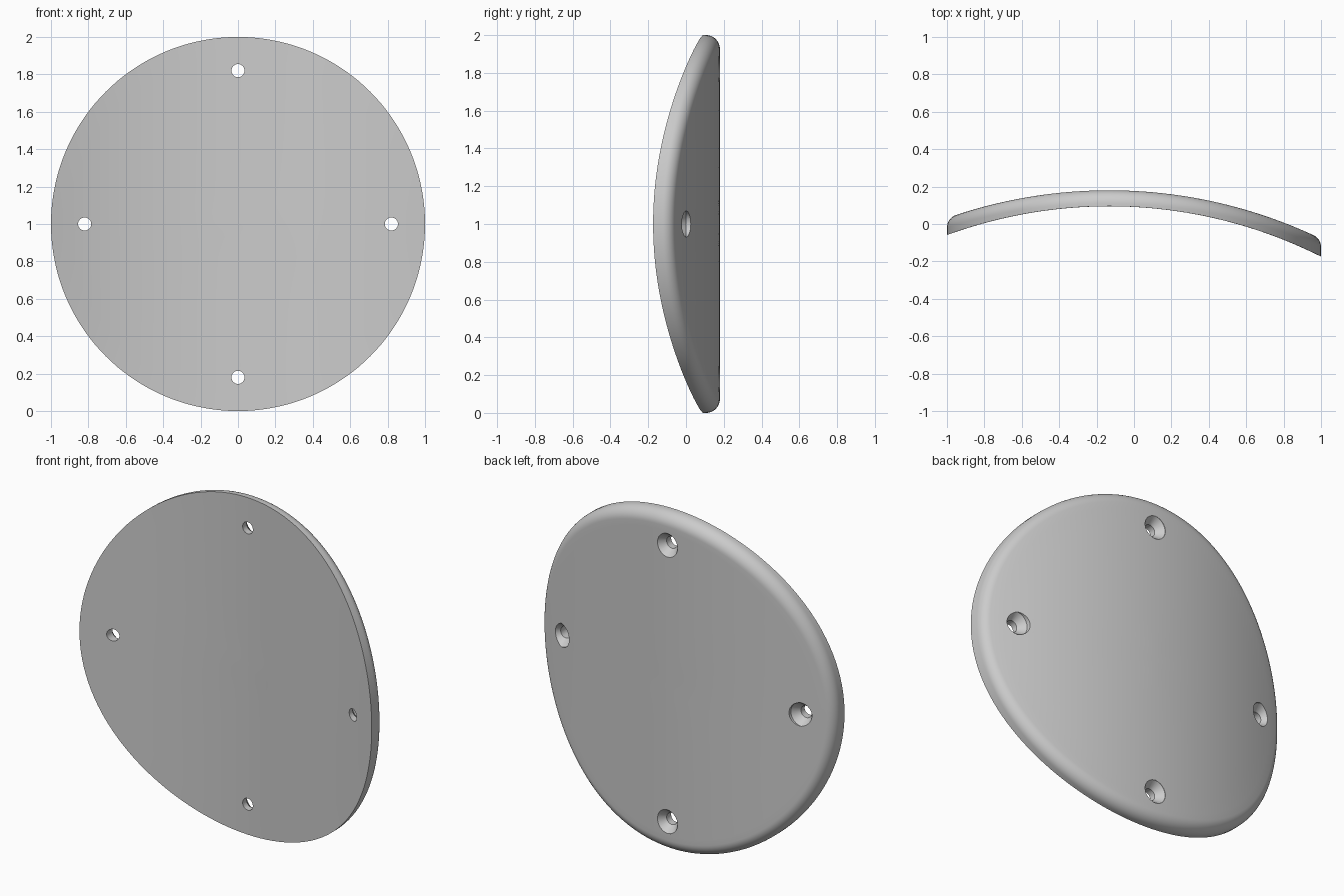
import bpy, bmesh
from math import sin, cos, pi, sqrt, atan2

if "Cube" in bpy.data.objects:
    bpy.data.objects.remove(bpy.data.objects["Cube"])

SEG = 144                      # segments round the disc
AXIS_X, AXIS_Y = -0.133, -2.425  # vertical axis of the bend
R_FRONT, R_BACK = 2.52, 2.605
FILLET = 0.07
HOLE, SINK, DEPTH = 0.035, 0.07, 0.045


def bend(x, radius):
    return AXIS_Y + sqrt(radius ** 2 - (x - AXIS_X) ** 2)


def section(angle):
    """Front centre to rim to back centre, as (radius, y), along one spoke."""
    c = cos(angle)
    pts = [(i / 10, bend(c * i / 10, R_FRONT)) for i in range(1, 11)]
    # rolling-ball rounding between the rim wall and the back surface
    r0 = 1 - FILLET
    y0 = bend(c * r0, R_BACK)
    fall = c * (c * r0 - AXIS_X) / (y0 - AXIS_Y)
    cy = y0 - FILLET * sqrt(1 + fall ** 2)
    turn = atan2(1, fall)
    for i in range(11):
        a = turn * i / 10
        pts.append((r0 + FILLET * cos(a), cy + FILLET * sin(a)))
    pts += [(i / 10, bend(c * i / 10, R_BACK)) for i in range(9, 0, -1)]
    return pts


def finish(name, bm):
    bmesh.ops.recalc_face_normals(bm, faces=bm.faces)
    mesh = bpy.data.meshes.new(name)
    bm.to_mesh(mesh)
    bm.free()
    obj = bpy.data.objects.new(name, mesh)
    bpy.context.collection.objects.link(obj)
    return obj


def skin(name, spokes, front, back):
    """Join matching spokes of points into a closed solid with two poles."""
    bm = bmesh.new()
    rows = [[bm.verts.new(p) for p in s] for s in spokes]
    first, last = bm.verts.new(front), bm.verts.new(back)
    for a, b in zip(rows, rows[1:] + rows[:1]):
        bm.faces.new((first, a[0], b[0]))
        bm.faces.new((last, b[-1], a[-1]))
        for i in range(len(a) - 1):
            bm.faces.new((a[i], a[i + 1], b[i + 1], b[i]))
    return finish(name, bm)


# Curved disc with a rounded back rim
angles = [2 * pi * i / SEG for i in range(SEG)]
disc = skin("curved_disc",
            [[(r * cos(a), y, 1 + r * sin(a)) for r, y in section(a)] for a in angles],
            (0, bend(0, R_FRONT), 1), (0, bend(0, R_BACK), 1))

# Four countersunk screw holes
for k in range(4):
    x, z = 0.82 * cos(k * pi / 2), 1 + 0.82 * sin(k * pi / 2)
    y = bend(x, R_BACK)
    tool = [(HOLE, y - 0.5), (HOLE, y - DEPTH), (SINK, y), (SINK, y + 0.2)]
    cutter = skin("hole_cutter",
                  [[(x + r * cos(a), h, z + r * sin(a)) for r, h in tool]
                   for a in angles[::4]],
                  (x, tool[0][1], z), (x, tool[-1][1], z))
    cutter.hide_render = True
    cut = disc.modifiers.new("screw_hole", "BOOLEAN")
    cut.operation, cut.solver, cut.object = "DIFFERENCE", "EXACT", cutter
    bpy.context.view_layer.objects.active = disc
    bpy.ops.object.modifier_apply(modifier=cut.name)
    bpy.data.objects.remove(cutter)

# Single grey finish
grey = bpy.data.materials.new("plain_grey")
grey.use_nodes = True
colour = (0.6, 0.6, 0.6, 1)
grey.diffuse_color = colour
grey.node_tree.nodes["Principled BSDF"].inputs["Base Color"].default_value = colour
disc.data.materials.clear()
disc.data.materials.append(grey)

bpy.ops.object.select_all(action="DESELECT")
disc.select_set(True)
bpy.context.view_layer.objects.active = disc
bpy.ops.object.shade_smooth_by_angle(angle=pi / 6)
